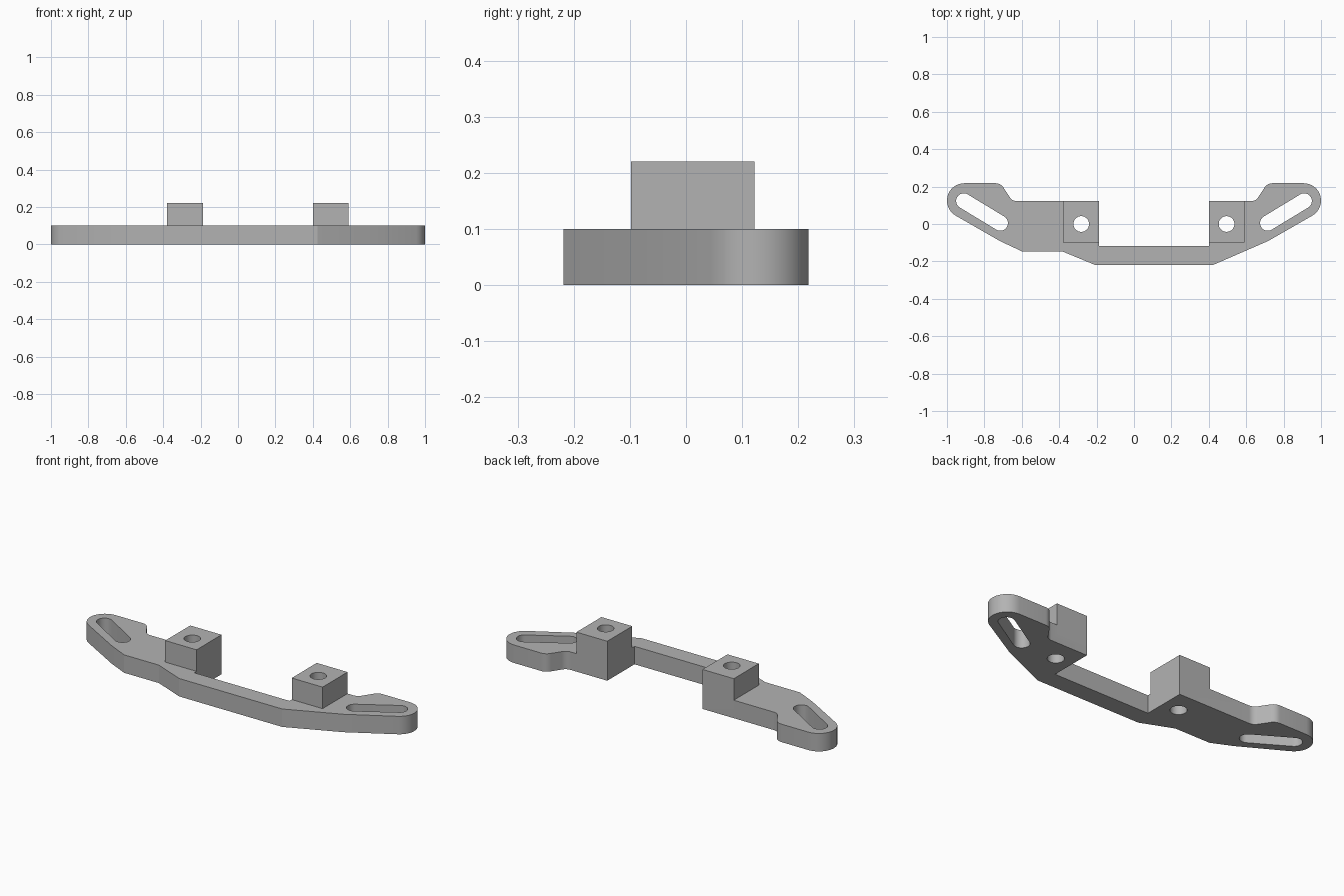
import bpy
import bmesh
from math import cos, sin, radians, atan2, pi

cube = bpy.data.objects.get("Cube")
if cube:
    bpy.data.objects.remove(cube, do_unlink=True)

grey = bpy.data.materials.new("plain grey")
grey.use_nodes = True
colour = (0.45, 0.45, 0.45, 1)
grey.diffuse_color = colour
grey.node_tree.nodes["Principled BSDF"].inputs["Base Color"].default_value = colour

THICK, TOP = 0.1, 0.22


def prism(name, points, z0, z1):
    """Extrude a counter-clockwise outline from z0 up to z1."""
    bm = bmesh.new()
    base = bm.faces.new([bm.verts.new((x, y, z0)) for x, y in points])
    grown = bmesh.ops.extrude_face_region(bm, geom=[base])["geom"]
    for v in grown:
        if isinstance(v, bmesh.types.BMVert):
            v.co.z = z1
    bmesh.ops.recalc_face_normals(bm, faces=bm.faces)
    mesh = bpy.data.meshes.new(name)
    bm.to_mesh(mesh)
    bm.free()
    mesh.materials.append(grey)
    obj = bpy.data.objects.new(name, mesh)
    bpy.context.collection.objects.link(obj)
    return obj


def arc(cx, cy, r, start, end, steps=16):
    angles = [radians(start + (end - start) * i / steps) for i in range(steps + 1)]
    return [(cx + r * cos(a), cy + r * sin(a)) for a in angles]


def slot(a, b, r):
    """Rounded slot outline between two centres."""
    t = atan2(b[1] - a[1], b[0] - a[0]) * 180 / pi
    return arc(*b, r, t - 90, t + 90) + arc(*a, r, t + 90, t + 270)


def combine(target, other, operation):
    mod = target.modifiers.new(operation.title(), "BOOLEAN")
    mod.operation, mod.solver, mod.object = operation, "EXACT", other
    bpy.context.view_layer.objects.active = target
    bpy.ops.object.modifier_apply(modifier=mod.name)
    bpy.data.objects.remove(other, do_unlink=True)


# Ear outline on the right: rounded tip, flat top, S-shaped shoulder
ear = (arc(0.907, 0.125, 0.093, -60, 90)
       + arc(0.74, 0.168, 0.05, 90, 155, 8)
       + arc(0.626, 0.167, 0.045, -25, -90, 8))
mirrored_ear = [(-x, y) for x, y in reversed(ear)]

# Flat bracket plate
outline = ([(-0.21, -0.218), (0.425, -0.218), (0.715, -0.092)] + ear
           + [(0.4, 0.122), (0.4, -0.118), (-0.187, -0.118), (-0.187, 0.122)]
           + mirrored_ear
           + [(-0.715, -0.092), (-0.6, -0.146), (-0.385, -0.146)])
bracket = prism("mounting_bracket", outline, 0, THICK)

# Raised blocks flush with the inner and back edges
for x0, x1 in ((-0.38, -0.187), (0.4, 0.59)):
    block = prism("block", [(x0, -0.098), (x1, -0.098), (x1, 0.122), (x0, 0.122)],
                  THICK / 2, TOP)
    combine(bracket, block, "UNION")

# Round holes through the blocks, slanted slots through the ears
for x in (-0.282, 0.495):
    combine(bracket, prism("hole_cutter", arc(x, 0, 0.042, 0, 348.75, 31), -0.1, 0.4),
            "DIFFERENCE")
for side in (-1, 1):
    cutter = prism("slot_cutter", slot((side * 0.715, 0.005), (side * 0.91, 0.123), 0.041),
                   -0.1, 0.4)
    combine(bracket, cutter, "DIFFERENCE")

bpy.ops.object.select_all(action="DESELECT")
bracket.select_set(True)
bpy.context.view_layer.objects.active = bracket
bpy.ops.object.shade_smooth_by_angle(angle=radians(20))
